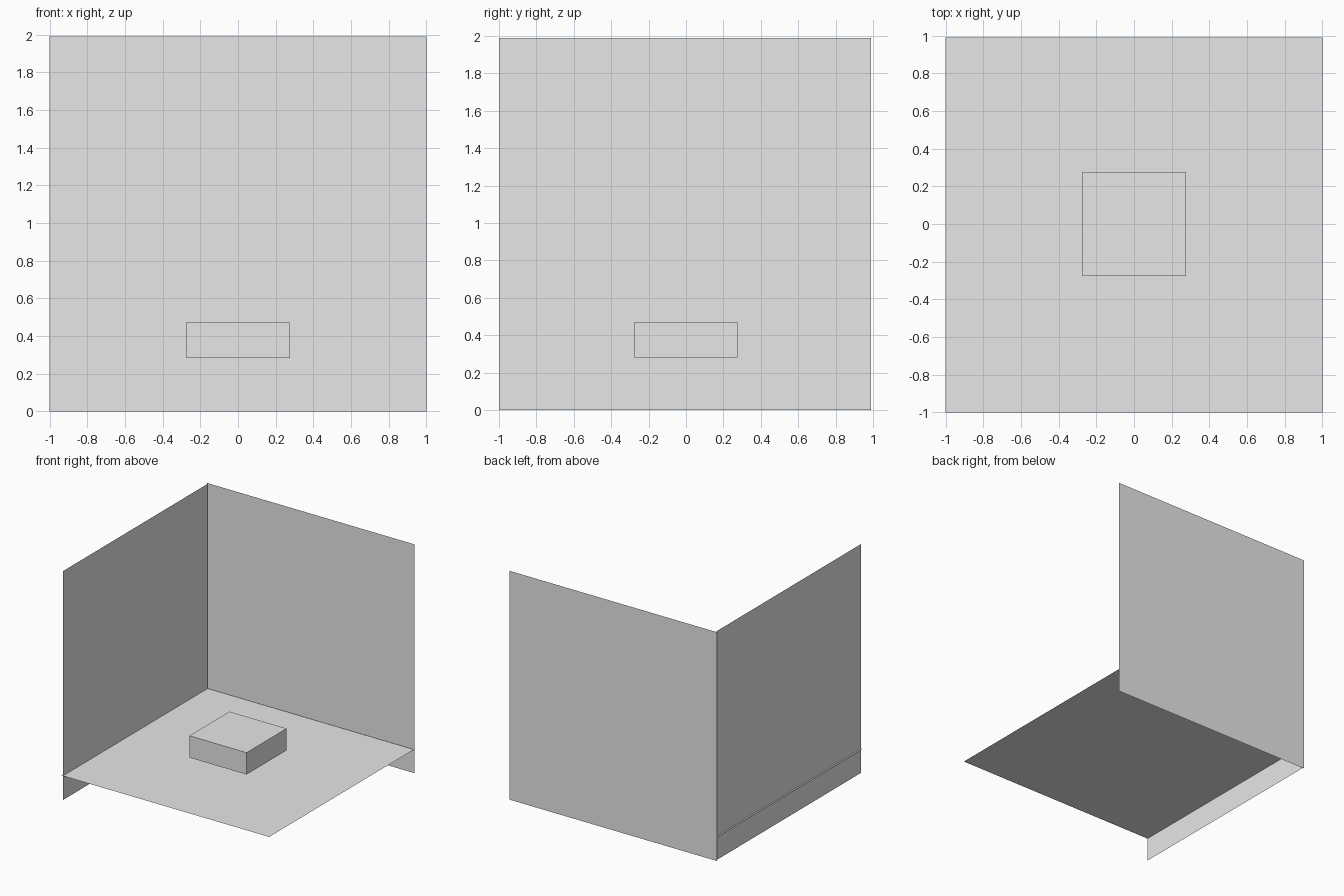
import bpy
import bmesh
from mathutils import Vector

old = bpy.data.objects.get("Cube")
if old:
    bpy.data.objects.remove(old, do_unlink=True)

# One plain grey for every part
grey = bpy.data.materials.new("light grey")
grey.use_nodes = True
colour = (0.8, 0.8, 0.8, 1)
grey.diffuse_color = colour
grey.node_tree.nodes["Principled BSDF"].inputs["Base Color"].default_value = colour


def add_object(name, bm):
    mesh = bpy.data.meshes.new(name)
    bm.to_mesh(mesh)
    bm.free()
    mesh.materials.append(grey)
    obj = bpy.data.objects.new(name, mesh)
    bpy.context.collection.objects.link(obj)
    return obj


def sheet(name, corner, side_a, side_b):
    """Thin single-face panel spanned by two edges from a corner."""
    c, a, b = Vector(corner), Vector(side_a), Vector(side_b)
    bm = bmesh.new()
    bm.faces.new([bm.verts.new(p) for p in (c, c + a, c + a + b, c + b)])
    return add_object(name, bm)


def box(name, centre, size):
    bm = bmesh.new()
    bmesh.ops.create_cube(bm, size=1)
    bmesh.ops.scale(bm, vec=size, verts=bm.verts)
    bmesh.ops.translate(bm, vec=centre, verts=bm.verts)
    return add_object(name, bm)


SPAN = 1.99

# Floor, reaching slightly past the side wall
sheet("floor", (-1, -1, 0.21), (2, 0, 0), (0, SPAN, 0))

# Walls, running down below the floor
sheet("back_wall", (-1, 1, 0), (2, 0, 0), (0, 0, SPAN))
sheet("side_wall", (-0.985, -1, 0), (0, SPAN, 0), (0, 0, SPAN))

# Flat block hovering just above the floor
box("block", (0, 0, 0.377), (0.55, 0.55, 0.19))
